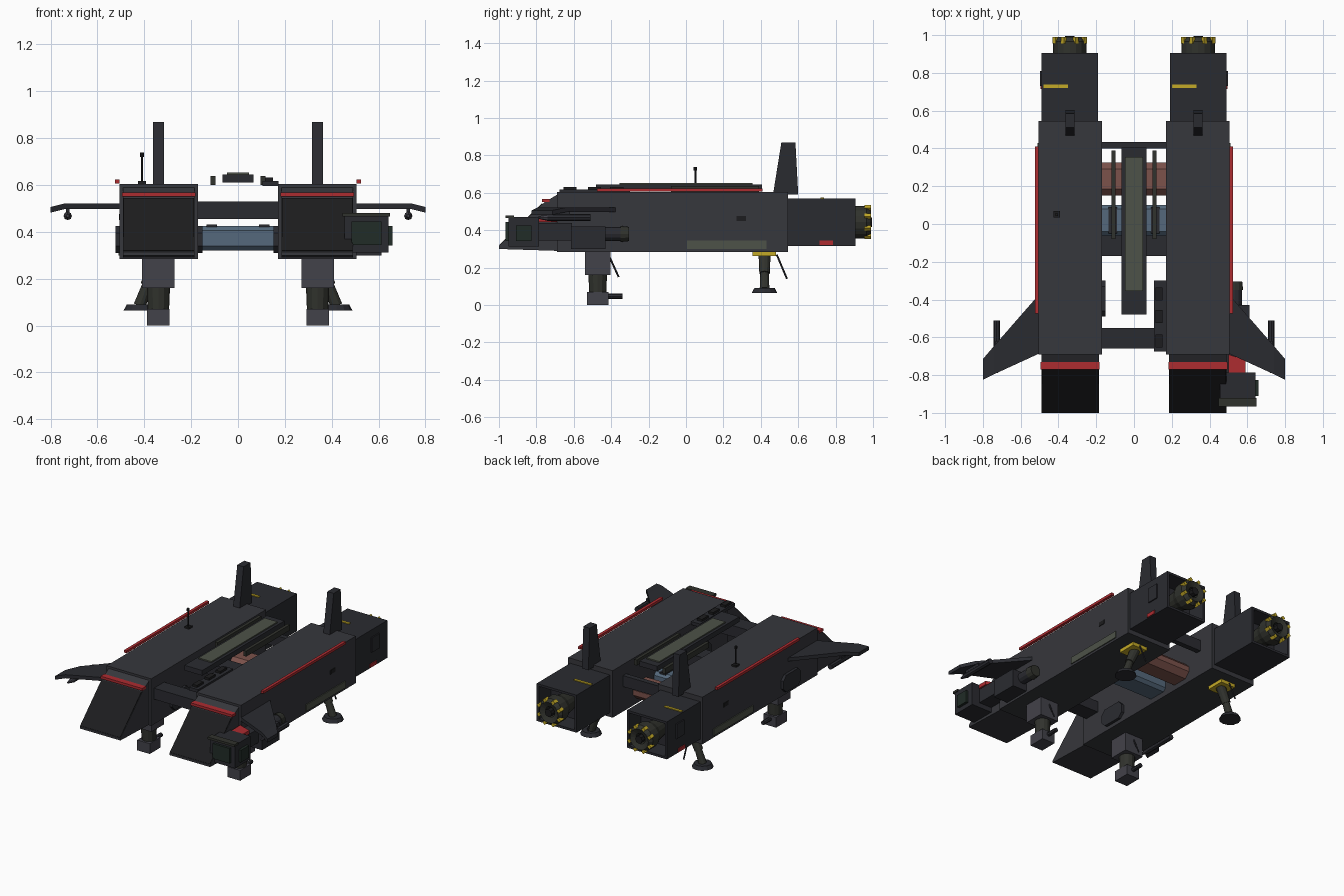
import bpy, bmesh, math
from mathutils import Vector, Matrix

if "Cube" in bpy.data.objects:
    bpy.data.objects.remove(bpy.data.objects["Cube"])


def material(name, rgb):
    m = bpy.data.materials.new(name)
    m.diffuse_color = (*rgb, 1)
    m.use_nodes = True
    m.node_tree.nodes["Principled BSDF"].inputs["Base Color"].default_value = m.diffuse_color
    return m


HULL = material("hull_grey", (0.037, 0.038, 0.045))
DARK = material("dark_grey", (0.023, 0.024, 0.030))
BLACK = material("black", (0.012, 0.012, 0.013))
LEG = material("leg_grey", (0.055, 0.054, 0.068))
OLIVE = material("olive", (0.075, 0.085, 0.065))
GUN = material("gunmetal", (0.03, 0.032, 0.026))
GLASS = material("glass", (0.015, 0.025, 0.02))
RED = material("red", (0.42, 0.025, 0.03))
YELLOW = material("yellow", (0.55, 0.40, 0.02))
BLUE = material("blue", (0.09, 0.14, 0.20))
RUST = material("rust", (0.20, 0.085, 0.07))


def finish(name, bm, mat, mirror):
    bmesh.ops.recalc_face_normals(bm, faces=bm.faces)
    me = bpy.data.meshes.new(name)
    bm.to_mesh(me)
    bm.free()
    me.materials.append(mat)
    ob = bpy.data.objects.new(name, me)
    bpy.context.collection.objects.link(ob)
    if mirror:
        ob.modifiers.new("Mirror", 'MIRROR').use_mirror_merge = False
    return ob


def box(name, x, y, z, mat, mirror=False, bevel=0):
    """Box from (min, max) pairs."""
    bm = bmesh.new()
    bmesh.ops.create_cube(bm, size=1)
    for v in bm.verts:
        v.co = [r[0] if c < 0 else r[1] for c, r in zip(v.co, (x, y, z))]
    if bevel:
        # chamfer only the edges running along x
        edges = [e for e in bm.edges
                 if abs(e.verts[0].co.x - e.verts[1].co.x) > 1e-4]
        bmesh.ops.bevel(bm, geom=edges, offset=bevel, segments=1, affect='EDGES')
    return finish(name, bm, mat, mirror)


def prism(name, pts, vec, mat, mirror=False):
    """Polygon of 3D points extruded along a vector."""
    bm = bmesh.new()
    f = bm.faces.new([bm.verts.new(p) for p in pts])
    new = bmesh.ops.extrude_face_region(bm, geom=[f], use_keep_orig=True)["geom"]
    for v in new:
        if isinstance(v, bmesh.types.BMVert):
            v.co += Vector(vec)
    return finish(name, bm, mat, mirror)


def rod(name, a, b, r1, r2, mat, mirror=False, n=12):
    """Cylinder or cone between two points."""
    a, b = Vector(a), Vector(b)
    m = Matrix.Translation((a + b) / 2) @ (b - a).to_track_quat('Z', 'Y').to_matrix().to_4x4()
    bm = bmesh.new()
    bmesh.ops.create_cone(bm, cap_ends=True, segments=n, radius1=r1, radius2=r2,
                          depth=(b - a).length, matrix=m)
    return finish(name, bm, mat, mirror)


# Twin hulls with wedge noses and red trim
box("hull", (0.17, 0.505), (-0.69, 0.545), (0.285, 0.605), HULL, True)
prism("nose", [(0.185, y, z) for y, z in
               ((-0.69, 0.59), (-0.755, 0.55), (-1.0, 0.315), (-1.0, 0.30), (-0.69, 0.29))],
      (0.305, 0, 0), HULL, True)
prism("nose_shield", [(0.187, y, z) for y, z in
                      ((-0.77, 0.545), (-1.0, 0.32), (-0.99, 0.31), (-0.76, 0.53))],
      (0.301, 0, 0), BLACK, True)
box("nose_stripe", (0.182, 0.495), (-0.77, -0.73), (0.55, 0.567), RED, True)
box("side_stripe", (0.505, 0.525), (-0.475, 0.41), (0.607, 0.624), RED, True)
box("side_panel", (0.50, 0.511), (0.005, 0.43), (0.30, 0.345), OLIVE, True)
box("side_window", (0.50, 0.509), (0.27, 0.32), (0.45, 0.477), BLACK, True)

# Engine housings with an open rear
bm = bmesh.new()
bmesh.ops.create_cube(bm, size=1)
for v in bm.verts:
    v.co = (0.34 + v.co.x * 0.30, 0.725 + v.co.y * 0.36, 0.443 + v.co.z * 0.255)
back = max(bm.faces, key=lambda f: f.calc_center_median().y)
bmesh.ops.inset_region(bm, faces=[back], thickness=0.022)
for v in bmesh.ops.extrude_face_region(bm, geom=[back])["geom"]:
    if isinstance(v, bmesh.types.BMVert):
        v.co.y -= 0.13
bmesh.ops.delete(bm, geom=[back], context='FACES')
finish("engine_housing", bm, DARK, True)
box("engine_side_box", (0.48, 0.498), (0.73, 0.81), (0.42, 0.52), DARK, True)
box("engine_red_tag", (0.48, 0.496), (0.715, 0.785), (0.32, 0.345), RED, True)
for side, x0 in (("left", -0.48), ("right", 0.20)):
    box("engine_stripe_" + side, (x0, x0 + 0.13), (0.72, 0.738), (0.56, 0.576), YELLOW)

# Nozzles: turned profile with yellow markers around the rim
bm = bmesh.new()
profile = ((0.055, 0.77), (0.07, 0.86), (0.088, 0.90), (0.088, 0.965), (0.07, 0.99),
           (0.035, 0.975), (0.03, 0.91))
rings = [[bm.verts.new((0.34 + r * math.cos(i * math.tau / 16), y,
                        0.443 + r * math.sin(i * math.tau / 16))) for i in range(16)]
         for r, y in profile]
for a, b in zip(rings, rings[1:]):
    for i in range(16):
        bm.faces.new((a[i], a[i - 1], b[i - 1], b[i]))
bm.faces.new(rings[0])
bm.faces.new(rings[-1])
finish("nozzle", bm, GUN, True)
for k in range(8):
    t = k * math.tau / 8 + math.tau / 16
    c, s = math.cos(t), math.sin(t)
    rod("nozzle_marker_%d" % k, (0.34 + 0.082 * c, 0.955, 0.443 + 0.082 * s),
        (0.34 + 0.082 * c, 0.99, 0.443 + 0.082 * s), 0.015, 0.015, YELLOW, True, 4)
rod("nozzle_core", (0.34, 0.90, 0.443), (0.34, 0.995, 0.443), 0.026, 0.026, BLACK, True, 8)

# Tail fins
prism("tail_fin", [(0.315, y, z) for y, z in
                   ((0.465, 0.59), (0.51, 0.87), (0.585, 0.87), (0.60, 0.59))],
      (0.048, 0, 0), DARK, True)

# Cross beams and cargo drums between hulls
for name, y in (("rear", (0.40, 0.435)), ("middle", (-0.17, -0.06)), ("front", (-0.66, -0.55))):
    box(name + "_cross_beam", (-0.18, 0.18), y, (0.455, 0.53), DARK)
box("blue_container", (-0.175, 0.175), (-0.06, 0.10), (0.32, 0.425), BLUE, bevel=0.02)
box("rust_container", (-0.175, 0.175), (0.15, 0.325), (0.32, 0.425), RUST, bevel=0.035)
box("container_clamp", (0.09, 0.135), (-0.05, 0.09), (0.42, 0.432), DARK, True)

# Spine with olive panel, side rails and equipment strip
box("spine", (-0.067, 0.067), (-0.48, 0.405), (0.61, 0.645), DARK)
box("spine_panel", (-0.048, 0.048), (-0.355, 0.355), (0.64, 0.653), OLIVE)
box("spine_rail", (0.097, 0.118), (-0.08, 0.39), (0.60, 0.638), GUN, True)
box("equipment_strip", (0.105, 0.172), (-0.675, -0.30), (0.595, 0.617), DARK)
for i, y in enumerate((-0.62, -0.49, -0.37)):
    box("equipment_block_%d" % i, (0.115, 0.15), (y - 0.035, y + 0.035), (0.61, 0.632), BLACK)

# Wings with drooping tips and underslung pods
prism("wing", [(0.50, -0.37, 0.497), (0.74, -0.645, 0.497), (0.74, -0.795, 0.497),
               (0.50, -0.685, 0.497)], (0, 0, 0.024), DARK, True)
prism("wing_tip", [(0.74, -0.645, 0.497), (0.80, -0.715, 0.482), (0.80, -0.825, 0.482),
                   (0.74, -0.795, 0.497)], (0, 0, 0.024), DARK, True)
rod("wing_pod", (0.727, -0.51, 0.468), (0.727, -0.74, 0.468), 0.018, 0.018, DARK, True, 8)
rod("wing_pod_tip", (0.727, -0.74, 0.468), (0.727, -0.79, 0.468), 0.018, 0.006, LEG, True, 8)
box("wing_pylon", (0.72, 0.734), (-0.74, -0.62), (0.475, 0.50), DARK, True)

# Side capsules
for name, x in (("left_outer", -0.50), ("left_inner", -0.175), ("right_inner", 0.175)):
    box(name + "_capsule", (x - 0.024, x + 0.024), (-0.49, -0.30), (0.31, 0.425), DARK, bevel=0.03)

# Turret pod on the right side with its arm
box("cockpit_body", (0.455, 0.643), (-0.95, -0.785), (0.312, 0.47), DARK)
box("cockpit_roof", (0.447, 0.648), (-0.965, -0.92), (0.465, 0.48), GUN)
box("cockpit_front_glass", (0.485, 0.612), (-0.965, -0.94), (0.343, 0.445), GLASS)
box("cockpit_side_glass", (0.635, 0.66), (-0.91, -0.825), (0.342, 0.425), GLASS)
prism("cockpit_strut", [(0.50, -0.69, 0.445), (0.59, -0.72, 0.445), (0.59, -0.79, 0.445),
                        (0.50, -0.79, 0.445)], (0, 0, 0.025), RED)
box("cockpit_neck", (0.49, 0.585), (-0.79, -0.61), (0.345, 0.44), DARK)
box("arm_box", (0.50, 0.612), (-0.615, -0.43), (0.30, 0.42), DARK)
rod("arm_cylinder", (0.535, -0.43, 0.38), (0.535, -0.33, 0.38), 0.038, 0.038, DARK)
rod("arm_collar", (0.535, -0.35, 0.38), (0.535, -0.305, 0.38), 0.043, 0.038, GUN)

# Antenna
box("antenna_base", (-0.427, -0.393), (0.035, 0.07), (0.60, 0.617), BLACK)
rod("antenna_mast", (-0.41, 0.05, 0.61), (-0.41, 0.05, 0.73), 0.005, 0.005, BLACK, n=6)
rod("antenna_tip", (-0.41, 0.05, 0.72), (-0.41, 0.05, 0.738), 0.009, 0.009, BLACK, n=8)

# Front landing gear
box("front_leg_housing", (0.272, 0.41), (-0.54, -0.405), (0.16, 0.29), LEG, True)
rod("front_leg_piston", (0.34, -0.472, 0.05), (0.34, -0.472, 0.17), 0.045, 0.05, GUN, True)
box("front_foot", (0.293, 0.388), (-0.53, -0.415), (0.0, 0.07), LEG, True)
rod("front_foot_peg", (0.34, -0.42, 0.047), (0.34, -0.34, 0.047), 0.014, 0.014, DARK, True, 8)
rod("front_leg_brace", (0.34, -0.41, 0.26), (0.34, -0.36, 0.15), 0.005, 0.005, DARK, True, 6)

# Rear landing gear, splayed outward
box("rear_leg_mount", (0.30, 0.41), (0.355, 0.48), (0.262, 0.29), YELLOW, True)
rod("rear_leg_upper", (0.345, 0.42, 0.27), (0.39, 0.42, 0.17), 0.032, 0.028, GUN, True)
rod("rear_leg_lower", (0.38, 0.42, 0.19), (0.42, 0.42, 0.085), 0.022, 0.026, GUN, True)
rod("rear_foot", (0.42, 0.42, 0.065), (0.42, 0.42, 0.09), 0.068, 0.055, DARK, True)
rod("rear_leg_brace", (0.36, 0.485, 0.27), (0.36, 0.54, 0.14), 0.005, 0.005, DARK, True, 6)
